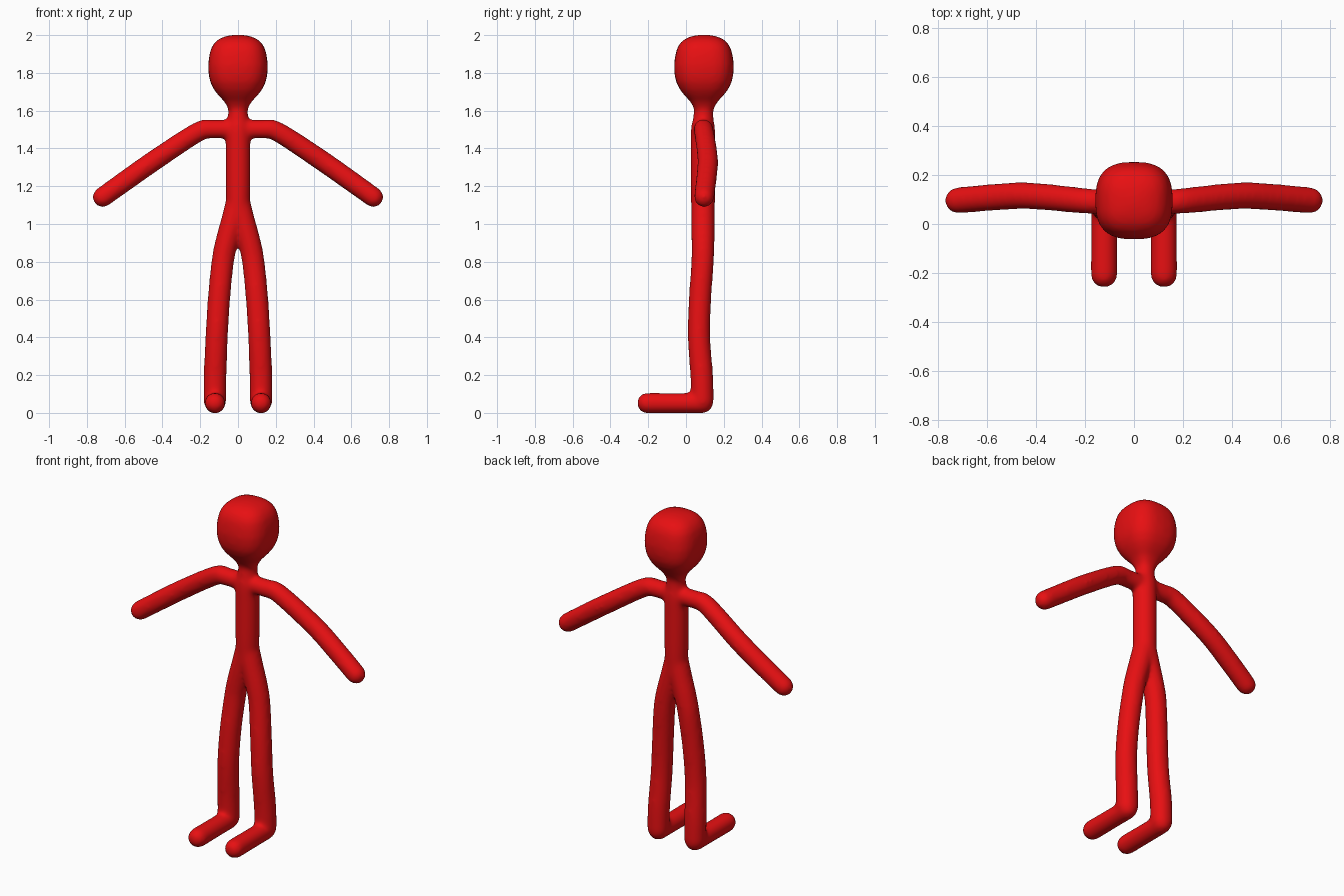
import bpy, bmesh
from math import sin, cos, pi
from mathutils import Vector

cube = bpy.data.objects.get("Cube")
if cube:
    bpy.data.objects.remove(cube, do_unlink=True)

SIDES = 24
bm = bmesh.new()


def loft(loops):
    """Closed skin over a list of point loops."""
    rings = [[bm.verts.new(p) for p in loop] for loop in loops]
    for a, b in zip(rings, rings[1:]):
        for i in range(SIDES):
            j = (i + 1) % SIDES
            bm.faces.new((a[i], a[j], b[j], b[i]))
    bm.faces.new(rings[0][::-1])
    bm.faces.new(rings[-1])


def spline(points, steps=8):
    """Smooth path through (x, y, z, radius) points."""
    pts = [Vector(p) for p in points]
    pts = [2 * pts[0] - pts[1]] + pts + [2 * pts[-1] - pts[-2]]
    path = []
    for a, b, c, d in zip(pts, pts[1:], pts[2:], pts[3:]):
        for s in range(steps):
            t = s / steps
            path.append(0.5 * (2 * b + (c - a) * t + (2 * a - 5 * b + 4 * c - d) * t * t
                               + (3 * b - a - 3 * c + d) * t ** 3))
    return path + [pts[-2]]


def limb(points, ref, side=1):
    """Round-ended tube along a path; side=-1 mirrors it in x."""
    path = spline(points)
    centres = [Vector((p[0] * side, p[1], p[2])) for p in path]
    radii = [p[3] + 0.005 for p in path]      # allowance for the later smoothing
    n = len(path) - 1
    stations = []
    for i, (c, r) in enumerate(zip(centres, radii)):
        t = (centres[min(i + 1, n)] - centres[max(i - 1, 0)]).normalized()
        cap = [pi / 2 * k / 6 for k in range(6)]
        if i == 0:
            stations += [(c - t * r * sin(a), t, r * cos(a)) for a in reversed(cap)]
        elif i == n:
            stations += [(c + t * r * sin(a), t, r * cos(a)) for a in cap]
        else:
            stations.append((c, t, r))
    loops = []
    for c, t, r in stations:
        u = t.cross(Vector(ref)).normalized()
        v = t.cross(u)
        angles = [2 * pi * k / SIDES for k in range(SIDES)]
        loops.append([c + r * (u * cos(a) + v * sin(a)) for a in angles])
    loft(loops)


def head(profile, centre_y, power):
    """Rounded-square head from (height, half width) pairs."""
    def soft(v):
        return (1 if v >= 0 else -1) * abs(v) ** (2 / power)
    loops = []
    for z, r in profile:
        angles = [2 * pi * k / SIDES for k in range(SIDES)]
        loops.append([Vector((r * soft(cos(a)), centre_y + r * soft(sin(a)), z)) for a in angles])
    loft(loops)


# Torso and neck
limb([(0, 0.09, 1.04, 0.058), (0, 0.09, 1.2, 0.061), (0, 0.09, 1.4, 0.061),
      (0, 0.09, 1.5, 0.06), (0, 0.092, 1.56, 0.05), (0, 0.094, 1.63, 0.045)], (0, 1, 0))

# Head
head([(1.59, 0.045), (1.62, 0.056), (1.65, 0.074), (1.68, 0.103), (1.71, 0.127),
      (1.75, 0.147), (1.79, 0.156), (1.84, 0.159), (1.89, 0.153), (1.93, 0.143),
      (1.96, 0.125), (1.982, 0.098), (1.996, 0.06), (2.002, 0.015)], 0.095, 2.7)

for side in (1, -1):
    # Arm
    limb([(0, 0.09, 1.5, 0.045), (0.13, 0.09, 1.502, 0.045), (0.21, 0.095, 1.488, 0.048),
          (0.43, 0.115, 1.345, 0.05), (0.58, 0.108, 1.24, 0.05),
          (0.717, 0.096, 1.142, 0.049)], (0, 1, 0), side)
    # Leg
    limb([(0.008, 0.09, 1.1, 0.056), (0.033, 0.09, 1.0, 0.057), (0.061, 0.09, 0.9, 0.056),
          (0.081, 0.088, 0.8, 0.055), (0.101, 0.074, 0.6, 0.055), (0.113, 0.069, 0.4, 0.055),
          (0.121, 0.083, 0.2, 0.056), (0.122, 0.087, 0.065, 0.056)], (0, 1, 0), side)
    # Foot
    limb([(0.122, 0.09, 0.052, 0.049), (0.122, -0.05, 0.052, 0.049),
          (0.122, -0.206, 0.052, 0.05)], (0, 0, 1), side)

bmesh.ops.recalc_face_normals(bm, faces=bm.faces)
mesh = bpy.data.meshes.new("figure_body")
bm.to_mesh(mesh)
bm.free()
mesh.shade_smooth()
body = bpy.data.objects.new("figure_body", mesh)
bpy.context.collection.objects.link(body)

# Fuse the parts into one skin and soften the joints
fuse = body.modifiers.new("fuse", 'REMESH')
fuse.mode = 'VOXEL'
fuse.voxel_size = 0.01
fuse.use_smooth_shade = True
soften = body.modifiers.new("soften", 'SMOOTH')
soften.factor = 0.5
soften.iterations = 20

# Red skin
red = bpy.data.materials.new("red")
red.use_nodes = True
colour = (0.8, 0.005, 0.006, 1)
red.diffuse_color = colour
red.node_tree.nodes["Principled BSDF"].inputs["Base Color"].default_value = colour
mesh.materials.append(red)
